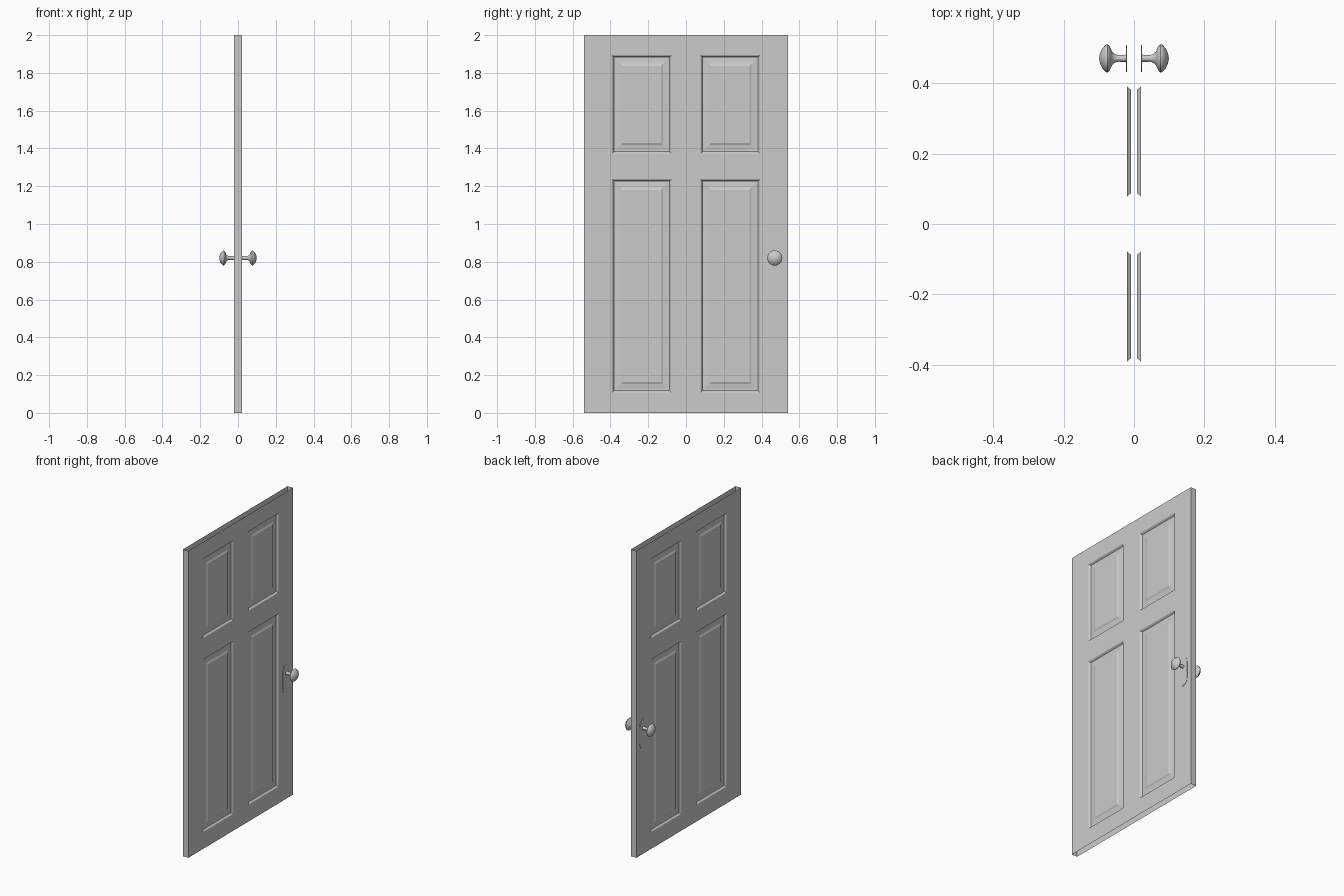
import bpy, bmesh, math
from mathutils import Vector

if "Cube" in bpy.data.objects:
    bpy.data.objects.remove(bpy.data.objects["Cube"])

T = 0.02                                   # half thickness of the door
YS = [-0.54, -0.392, -0.076, 0.076, 0.392, 0.54]
ZS = [0, 0.107, 1.238, 1.372, 1.894, 2.0]
# panel moulding: (inset from opening, x position)
MOULD = [(0, T), (0.004, 0.018), (0.011, 0.009), (0.016, 0.008),
         (0.045, 0.011), (0.057, 0.0165)]
KNOB_Y, KNOB_Z = 0.47, 0.82


def make_object(name, bm, smooth=False):
    bmesh.ops.remove_doubles(bm, verts=bm.verts, dist=1e-5)
    me = bpy.data.meshes.new(name)
    bm.to_mesh(me)
    bm.free()
    ob = bpy.data.objects.new(name, me)
    bpy.context.collection.objects.link(ob)
    if smooth:
        bpy.ops.object.select_all(action='DESELECT')
        ob.select_set(True)
        bpy.context.view_layer.objects.active = ob
        bpy.ops.object.shade_smooth_by_angle(angle=math.radians(40))
    return ob


def quad(bm, pts):
    return bm.faces.new([bm.verts.new(p) for p in pts])


def rect(y0, y1, z0, z1, inset, x):
    return [(x, y0 + inset, z0 + inset), (x, y1 - inset, z0 + inset),
            (x, y1 - inset, z1 - inset), (x, y0 + inset, z1 - inset)]


# Door leaf: framed faces with four raised panels on each side, open top and bottom
bm = bmesh.new()
for s in (1, -1):
    def face(pts):
        pts = [(s * x, y, z) for x, y, z in pts]
        quad(bm, pts if s > 0 else pts[::-1])
    for i in range(5):
        for j in range(5):
            cell = (YS[i], YS[i + 1], ZS[j], ZS[j + 1])
            if i in (1, 3) and j in (1, 3):
                rings = [rect(*cell, d, x) for d, x in MOULD]
                for a, b in zip(rings, rings[1:]):
                    for k in range(4):
                        n = (k + 1) % 4
                        face([a[k], a[n], b[n], b[k]])
                face(rings[-1])
            else:
                face(rect(*cell, 0, T))
# Hinge and latch edges
for j in range(5):
    a, b = ZS[j], ZS[j + 1]
    quad(bm, [(-T, -0.54, a), (T, -0.54, a), (T, -0.54, b), (-T, -0.54, b)])
    quad(bm, [(T, 0.54, a), (-T, 0.54, a), (-T, 0.54, b), (T, 0.54, b)])
make_object("door_leaf", bm)


def lathe_knob(name, s):
    # (distance from door centre, radius)
    prof = [(0.021, 0.012), (0.026, 0.010), (0.045, 0.0095), (0.054, 0.012),
            (0.062, 0.019), (0.067, 0.030), (0.071, 0.037), (0.075, 0.040),
            (0.080, 0.039), (0.084, 0.035), (0.090, 0.028), (0.095, 0.018),
            (0.098, 0.008), (0.099, 0)]
    bm = bmesh.new()
    vs = [bm.verts.new((s * x, KNOB_Y + r, KNOB_Z)) for x, r in prof]
    es = [bm.edges.new(p) for p in zip(vs, vs[1:])]
    bmesh.ops.spin(bm, geom=vs + es, cent=Vector((0, KNOB_Y, KNOB_Z)),
                   axis=(1, 0, 0), angle=math.tau, steps=24, use_merge=True)
    bmesh.ops.remove_doubles(bm, verts=bm.verts, dist=1e-5)
    bmesh.ops.recalc_face_normals(bm, faces=bm.faces)
    make_object(name, bm, True)


def back_plate(name, s):
    # Thin plate with rounded ends behind the knob
    r, lo, hi = 0.038, 0.69, 0.88
    bm = bmesh.new()
    outline = []
    for k in range(13):
        a = math.pi * k / 12
        outline.append((KNOB_Y + r * math.cos(a), hi - r + r * math.sin(a)))
    for k in range(13):
        a = math.pi + math.pi * k / 12
        outline.append((KNOB_Y + r * math.cos(a), lo + r + r * math.sin(a)))
    f = bm.faces.new([bm.verts.new((s * 0.0195, y, z)) for y, z in outline])
    ext = bmesh.ops.extrude_face_region(bm, geom=[f])["geom"]
    bmesh.ops.translate(bm, vec=(s * 0.0025, 0, 0),
                        verts=[v for v in ext if isinstance(v, bmesh.types.BMVert)])
    bmesh.ops.recalc_face_normals(bm, faces=bm.faces)
    make_object(name, bm, True)


for side, s in (("right", 1), ("left", -1)):
    lathe_knob("knob_" + side, s)
    back_plate("back_plate_" + side, s)
